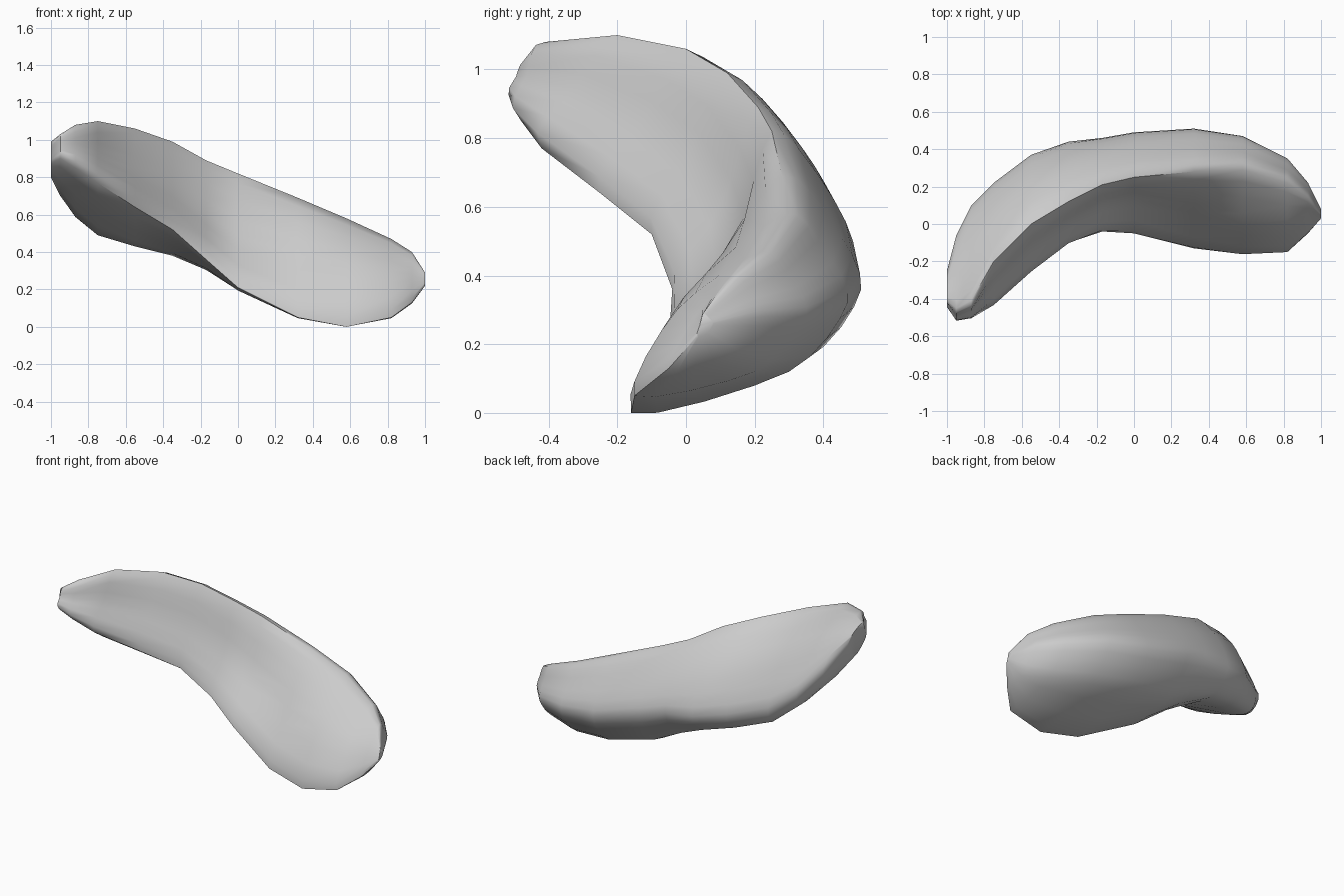
import bpy
import bmesh
from mathutils import Vector

default_cube = bpy.data.objects.get("Cube")
if default_cube:
    bpy.data.objects.remove(default_cube, do_unlink=True)

# Stations along the body: x, then (y, z) of inner lip, top ridge, back bulge,
# underside, and last how far the inner face swells (negative is hollow)
STATIONS = [
    (-1, -.44, .88, -.41, .99, -.25, .9, -.33, .8, 0),
    (-.95, -.5, .9, -.45, 1.03, -.06, .78, -.2, .7, .02),
    (-.87, -.48, .85, -.41, 1.08, .1, .68, -.02, .59, .02),
    (-.75, -.42, .77, -.2, 1.1, .22, .6, .12, .49, .01),
    (-.55, -.25, .64, 0, 1.06, .37, .56, .22, .43, 0),
    (-.35, -.1, .52, .12, .99, .44, .52, .29, .38, 0),
    (-.17, -.04, .36, .21, .89, .46, .5, .3, .31, -.02),
    (0, -.05, .21, .25, .82, .49, .45, .32, .23, -.04),
    (.32, -.13, .05, .28, .69, .51, .36, .34, .15, .02),
    (.58, -.16, 0, .29, .58, .47, .32, .3, .12, .07),
    (.82, -.15, .05, .22, .47, .35, .28, .2, .12, .06),
    (.93, -.05, .13, .14, .4, .22, .28, .12, .16, .02),
    (1, .03, .22, .05, .29, .08, .26, .06, .23, 0),
]
STEPS = 4        # points per span of a section
TENSION = .4     # roundness of a section


def hermite(a, b, ta, tb, t):
    """Point on a cubic span from a to b with end tangents ta and tb."""
    return (a * (2 * t**3 - 3 * t**2 + 1) + ta * (t**3 - 2 * t**2 + t)
            + b * (3 * t**2 - 2 * t**3) + tb * (t**3 - t**2))


def section(station):
    """Closed rounded outline through the lip, inner face, ridge, back and underside."""
    x, *flat, swell = station
    lip, ridge, back, under = [Vector((x, flat[i], flat[i + 1])) for i in range(0, 8, 2)]
    inner = (lip + ridge) / 2 + Vector((0, -swell, swell * .7))
    fall = back - ridge
    shoulder = (ridge + back) / 2 + Vector((0, -fall.z, fall.y)) * .1
    keys = [lip, inner, ridge, shoulder, back, under]
    n = len(keys)
    tangents = [(keys[(i + 1) % n] - keys[i - 1]) * TENSION for i in range(n)]
    return [hermite(keys[i], keys[(i + 1) % n], tangents[i], tangents[(i + 1) % n], s / STEPS)
            for i in range(n) for s in range(STEPS)]


def loft(name, stations, material):
    """Skin the sections and close both ends."""
    bm = bmesh.new()
    rings = [[bm.verts.new(p) for p in section(s)] for s in stations]
    for a, b in zip(rings, rings[1:]):
        for i in range(len(a)):
            j = (i + 1) % len(a)
            bm.faces.new((a[i], a[j], b[j], b[i]))
    bm.faces.new(rings[0])
    bm.faces.new(rings[-1])
    bmesh.ops.recalc_face_normals(bm, faces=bm.faces)
    mesh = bpy.data.meshes.new(name)
    bm.to_mesh(mesh)
    bm.free()
    mesh.materials.append(material)
    obj = bpy.data.objects.new(name, mesh)
    bpy.context.collection.objects.link(obj)
    return obj


# Plain grey surface
grey = bpy.data.materials.new("light_grey")
grey.use_nodes = True
colour = (.6, .6, .6, 1)
grey.diffuse_color = colour
grey.node_tree.nodes["Principled BSDF"].inputs["Base Color"].default_value = colour

# Curved, tapering body
body = loft("curved_body", STATIONS, grey)
bpy.ops.object.select_all(action="DESELECT")
body.select_set(True)
bpy.context.view_layer.objects.active = body
bpy.ops.object.shade_smooth_by_angle(angle=.9)
